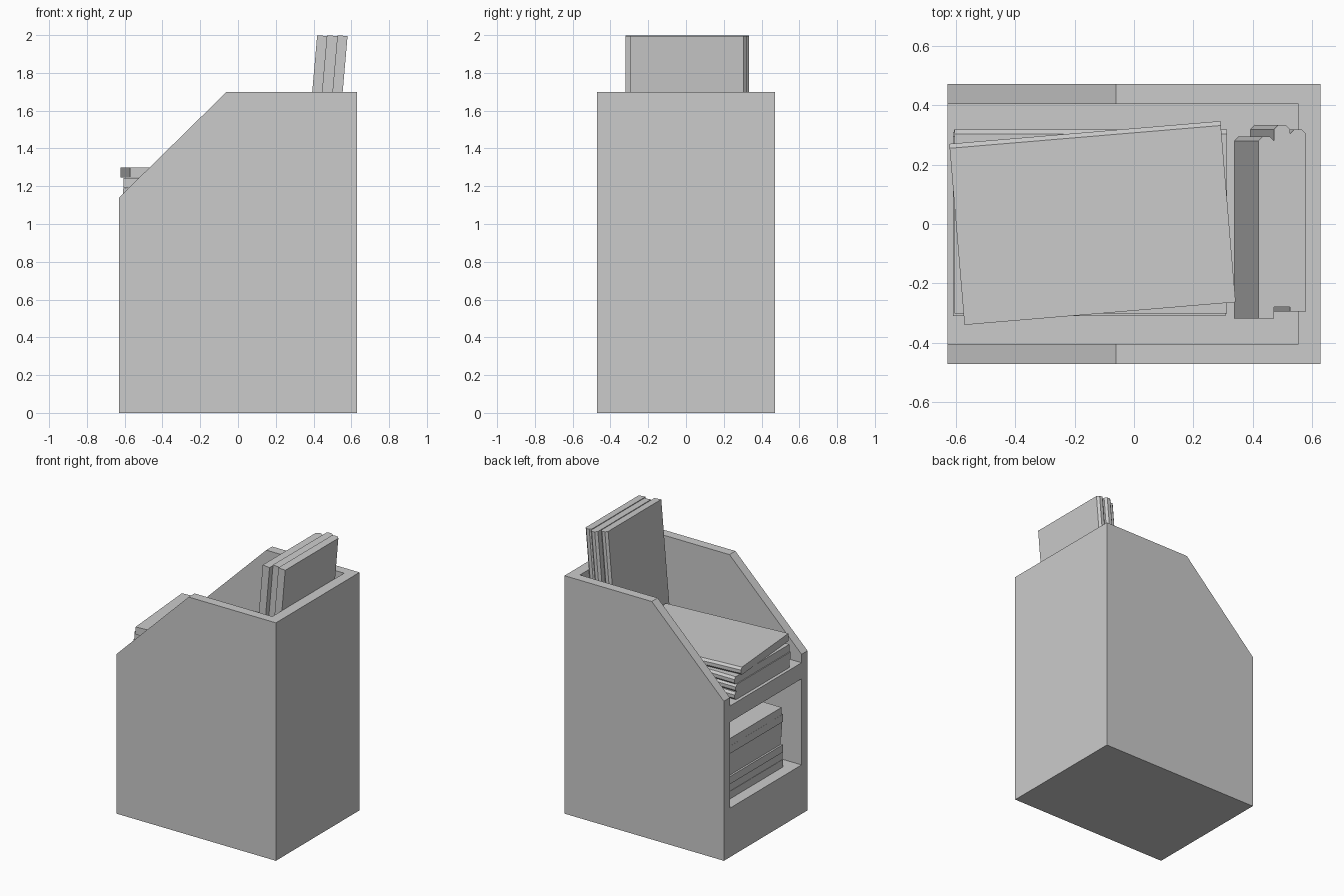
import bpy, bmesh, math, random
from mathutils import Vector

random.seed(4)
cube = bpy.data.objects.get("Cube")
if cube:
    bpy.data.objects.remove(cube, do_unlink=True)

grey = bpy.data.materials.new("plain_grey")
grey.use_nodes = True
grey.diffuse_color = (0.6, 0.6, 0.6, 1)
grey.node_tree.nodes["Principled BSDF"].inputs["Base Color"].default_value = (0.6, 0.6, 0.6, 1)


def prism(name, outline, sweep):
    """Extrude a flat outline of 3D points along the sweep vector."""
    bm = bmesh.new()
    face = bm.faces.new([bm.verts.new(p) for p in outline])
    grown = bmesh.ops.extrude_face_region(bm, geom=[face])["geom"]
    verts = [v for v in grown if isinstance(v, bmesh.types.BMVert)]
    bmesh.ops.translate(bm, verts=verts, vec=Vector(sweep))
    bmesh.ops.recalc_face_normals(bm, faces=bm.faces)
    mesh = bpy.data.meshes.new(name)
    bm.to_mesh(mesh)
    bm.free()
    mesh.materials.append(grey)
    obj = bpy.data.objects.new(name, mesh)
    bpy.context.collection.objects.link(obj)
    return obj


def box(name, x0, x1, z0, z1, half_y):
    outline = [(x0, -half_y, z0), (x1, -half_y, z0), (x1, -half_y, z1), (x0, -half_y, z1)]
    return prism(name, outline, (0, 2 * half_y, 0))


# Cabinet
W, D, INNER = 0.63, 0.472, 0.405
FLOOR, SHELF, TOP = 0.35, 1.08, 1.70
side = [(-W, 0), (W, 0), (W, TOP), (-0.06, TOP), (-W, 1.14)]
for name, y in (("right_side_panel", -D), ("left_side_panel", INNER)):
    prism(name, [(x, y, z) for x, z in side], (0, D - INNER, 0))
box("end_panel", 0.555, W, 0, TOP, INNER)
box("base", -W, 0.555, 0, FLOOR, INNER)
box("shelf", -W, 0.555, 0.965, SHELF, INNER)

# Books: chamfered spine on +y, length along local x
THICK, LENGTH, WIDTH, BEVEL = 0.054, 0.918, 0.62, 0.015


def book(name, location, rotation=(0, 0, 0), width=WIDTH):
    h = width / 2
    profile = [(-h, 0), (h - BEVEL, 0), (h, BEVEL), (h, THICK - BEVEL),
               (h - BEVEL, THICK), (-h, THICK)]
    obj = prism(name, [(0, y, z) for y, z in profile], (LENGTH, 0, 0))
    obj.location = location
    obj.rotation_euler = rotation
    return obj


# Leaning books on the shelf
for i, y in enumerate((0.012, 0.027, -0.012)):
    book(f"leaning_book_{i + 1}", (0.50 - i * 0.0535, y, SHELF), (0, math.radians(-85), 0), 0.615)

# Stack lying on the shelf, with the top one turned
for i, (x, y) in enumerate(((-0.607, 0.008), (-0.61, 0.0), (-0.605, 0.008))):
    book(f"shelf_book_{i + 1}", (x, y, SHELF + i * 0.055))
book("shelf_book_top", (-0.5975, -0.035, SHELF + 3 * 0.055), (0, 0, math.radians(4.8)), 0.613)

# Stack in the lower opening
for i in range(8):
    x = -0.545 + random.uniform(-0.008, 0.008)
    y = 0.007 + random.uniform(-0.01, 0.01)
    book(f"lower_book_{i + 1}", (x, y, FLOOR + i * THICK))
